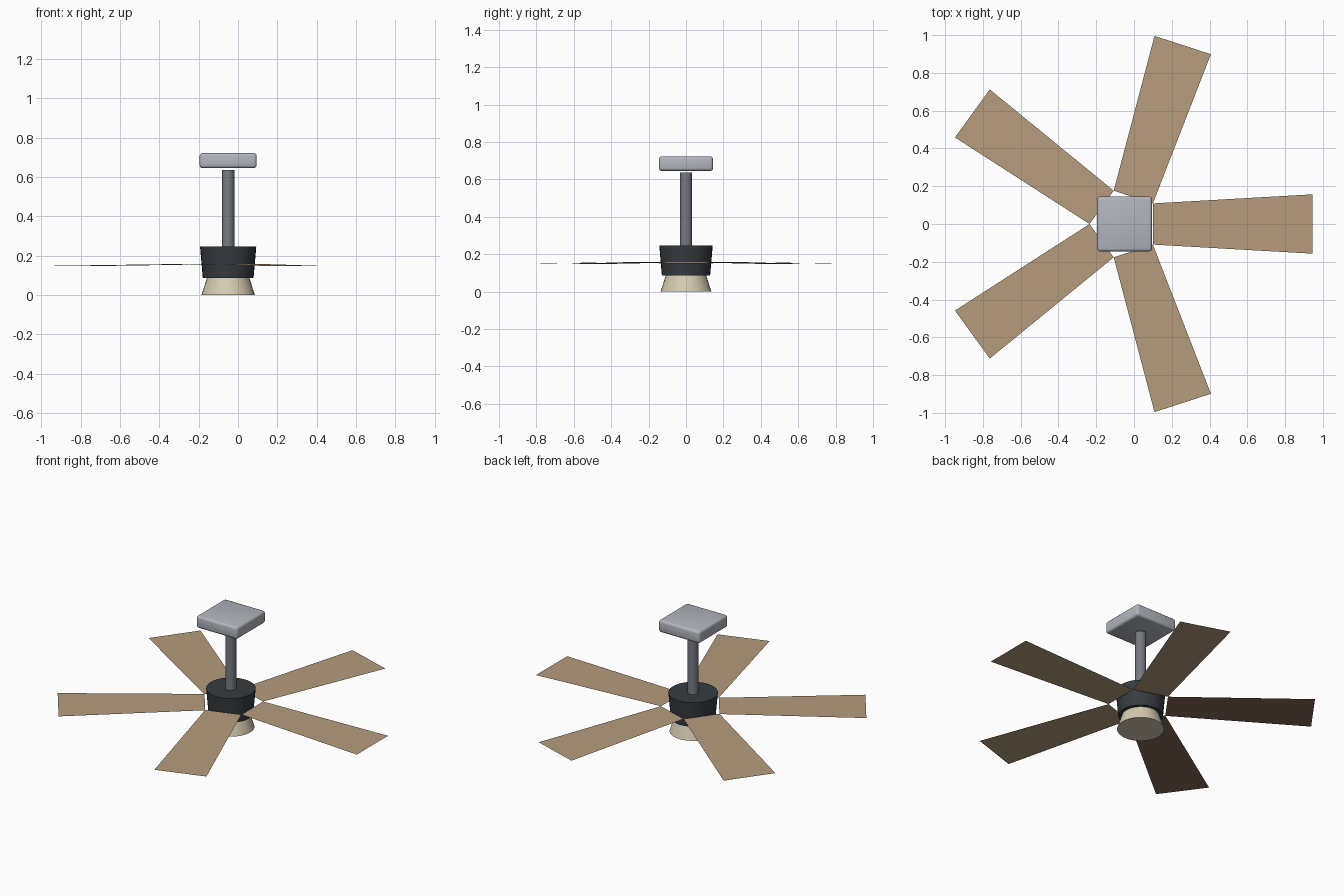
import bpy, bmesh, math
from mathutils import Matrix, Vector

if "Cube" in bpy.data.objects:
    bpy.data.objects.remove(bpy.data.objects["Cube"])

AXIS_X = -0.05      # the fan axis
BLADES = 5


def material(name, rgb):
    """Flat material from 0-255 sRGB values."""
    lin = [((c / 255 + 0.055) / 1.055) ** 2.4 for c in rgb] + [1.0]
    m = bpy.data.materials.new(name)
    m.use_nodes = True
    m.diffuse_color = lin
    m.node_tree.nodes["Principled BSDF"].inputs["Base Color"].default_value = lin
    return m


light_grey = material("light grey metal", (178, 182, 190))
mid_grey = material("mid grey metal", (118, 123, 131))
charcoal = material("charcoal", (54, 60, 65))
cream = material("cream glass", (215, 204, 178))
tan = material("tan wood", (182, 156, 126))
brown = material("brown wood", (135, 106, 88))


def add_object(name, bm, mats, smooth=True):
    mesh = bpy.data.meshes.new(name)
    bm.to_mesh(mesh)
    bm.free()
    obj = bpy.data.objects.new(name, mesh)
    bpy.context.collection.objects.link(obj)
    for m in mats:
        mesh.materials.append(m)
    if smooth:
        bpy.ops.object.select_all(action='DESELECT')
        obj.select_set(True)
        bpy.context.view_layer.objects.active = obj
        bpy.ops.object.shade_smooth_by_angle(angle=math.radians(40))
    return obj


def cone(name, r_low, r_high, z_low, z_high, mat, sides=32):
    bm = bmesh.new()
    place = Matrix.Translation((AXIS_X, 0, (z_low + z_high) / 2))
    bmesh.ops.create_cone(bm, cap_ends=True, segments=sides, radius1=r_low,
                          radius2=r_high, depth=z_high - z_low, matrix=place)
    return add_object(name, bm, [mat])


# Light, motor and rod, from the bottom up
cone("light_shade", 0.136, 0.107, 0.0, 0.09, cream)
cone("motor_housing", 0.129, 0.143, 0.087, 0.246, charcoal)
cone("down_rod", 0.032, 0.032, 0.24, 0.636, mid_grey, 20)

# Rounded square ceiling mount
bm = bmesh.new()
size = Matrix.Diagonal((0.29, 0.29, 0.077, 1))
bmesh.ops.create_cube(bm, size=1, matrix=Matrix.Translation((AXIS_X, 0, 0.684)) @ size)
bmesh.ops.bevel(bm, geom=bm.edges[:], offset=0.015, segments=3, profile=0.5,
                affect='EDGES')
add_object("ceiling_mount", bm, [light_grey])

# Thin flared blades whose roots form a pentagon around the motor
ROOT, TIP = (0.15, 0.109, 0.159), (0.996, 0.157, 0.149)   # reach, half width, height


def blade(index, two_tone):
    bm = bmesh.new()
    turn = Matrix.Translation((AXIS_X, 0, 0)) @ Matrix.Rotation(
        index * math.tau / BLADES, 4, 'Z')
    corners = [(ROOT, -1), (TIP, -1), (TIP, 1), (ROOT, 1)]

    def sheet(drop):
        return [bm.verts.new(turn @ Vector((r, s * w, z - drop)))
                for (r, w, z), s in corners]

    bm.faces.new(sheet(0))
    if two_tone:
        under = bm.faces.new(reversed(sheet(0.002)))
        under.material_index = 1
    add_object(f"blade_{index + 1}", bm, [tan, brown], smooth=False)


for i in range(BLADES):
    blade(i, two_tone=i in (2, 3))
